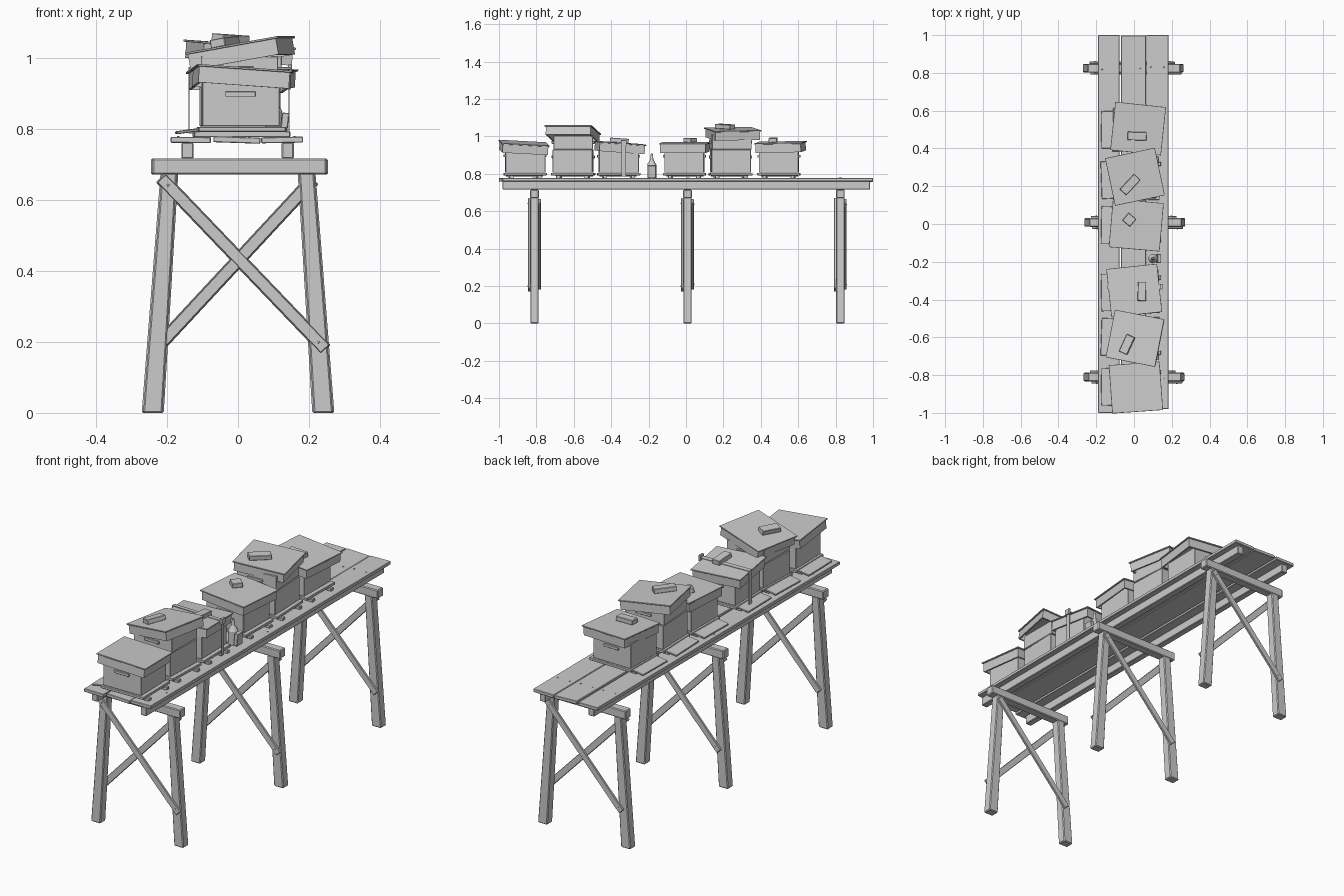
import bpy, bmesh, random
from math import radians, atan2
from mathutils import Matrix, Vector, Euler

random.seed(4)
cube = bpy.data.objects.get("Cube")
if cube:
    bpy.data.objects.remove(cube)

GREY = (0.6, 0.6, 0.6, 1)
mat = bpy.data.materials.new("plain grey")
mat.use_nodes = True
mat.diffuse_color = GREY
mat.node_tree.nodes["Principled BSDF"].inputs["Base Color"].default_value = GREY


def place(loc=(0, 0, 0), rot=(0, 0, 0)):
    """Matrix from a position and angles in degrees."""
    return Matrix.LocRotScale(Vector(loc), Euler([radians(a) for a in rot]), None)


def finish(name, bm, matrix, bevel=0):
    mesh = bpy.data.meshes.new(name)
    bm.normal_update()
    bm.to_mesh(mesh)
    bm.free()
    mesh.materials.append(mat)
    ob = bpy.data.objects.new(name, mesh)
    ob.matrix_world = matrix
    bpy.context.collection.objects.link(ob)
    if bevel:
        mod = ob.modifiers.new("worn edges", "BEVEL")
        mod.width, mod.segments = bevel, 1
    return ob


def box(name, size, matrix, bevel=0.002, hollow=0):
    """Box centred on its matrix; hollow leaves walls of that thickness, open below."""
    bm = bmesh.new()
    bmesh.ops.create_cube(bm, size=1, matrix=Matrix.Diagonal((*size, 1)))
    if hollow:
        base = min(bm.faces, key=lambda f: f.calc_center_median().z)
        bmesh.ops.inset_region(bm, faces=[base], thickness=hollow)
        inner = bmesh.ops.extrude_face_region(bm, geom=[base])["geom"]
        bmesh.ops.delete(bm, geom=[base], context="FACES_ONLY")
        bmesh.ops.translate(bm, vec=(0, 0, size[2] - hollow),
                            verts=[v for v in inner if isinstance(v, bmesh.types.BMVert)])
    return finish(name, bm, matrix, bevel)


def nail(matrix):
    bm = bmesh.new()
    bmesh.ops.create_cone(bm, cap_ends=True, segments=8, radius1=0.004,
                          radius2=0.003, depth=0.004)
    finish("nail", bm, matrix)


# Trestles
def leg(x, y, side):
    bm = bmesh.new()
    bmesh.ops.create_cube(bm, size=1)
    for v in bm.verts:
        top = v.co.z > 0
        width = 0.042 if top else 0.054
        v.co = Vector((side * (0.193 if top else 0.24) + v.co.x * width,
                       v.co.y * 0.045, 0.675 if top else 0))
    finish("trestle_leg", bm, place((x, y, 0)), 0.004)


def brace(x, y, a, b):
    a, b = Vector((a[0] + x, y, a[1])), Vector((b[0] + x, y, b[1]))
    d = b - a
    turn = Matrix.Rotation(-atan2(d.z, d.x), 4, "Y")
    box("cross_brace", (d.length, 0.012, 0.033), Matrix.Translation((a + b) / 2) @ turn)
    for p in (a + d * 0.04, b - d * 0.04):
        face = -0.007 if y < 0 else 0.007
        nail(place((p.x, p.y + face, p.z), (90, 0, 0)))


for x, y in ((0, -0.81), (0.004, 0.008), (-0.004, 0.825)):
    for side in (-1, 1):
        leg(x, y, side)
    box("trestle_cap", (0.49, 0.046, 0.045), place((x + 0.004, y, 0.693)), 0.004)
    brace(x, y - 0.028, (-0.215, 0.66), (0.245, 0.18))
    brace(x, y + 0.028, (0.21, 0.655), (-0.222, 0.19))

# Long rails and deck planks
for x in (-0.142, 0.14):
    box("long_rail", (0.034, 1.965, 0.045), place((x, 0.002, 0.738)), 0.003)
for x, w, y, length, roll in ((-0.133, 0.113, 0, 2.0, 0.5),
                              (-0.003, 0.132, 0.006, 1.985, 2),
                              (0.124, 0.118, 0.01, 1.98, -1)):
    box("deck_plank", (w, length, 0.017), place((x, y, 0.768), (0, roll, 0)))
    for ny in (-0.81, 0.01, 0.825):
        for dx in (-0.035, 0.035):
            nail(place((x + dx, ny + random.uniform(-0.008, 0.008), 0.777)))


# Beehives
def hive(y, yaw, boxes, roof_loc, roof_rot, block=None):
    base = place((0.005, y, 0), (0, 0, yaw))

    def part(name, size, loc, rot=(0, 0, 0), **kw):
        return box(name, size, base @ place(loc, rot), **kw)

    # Stand runners, floor and landing board
    for s in (-1, 1):
        part("hive_runner", (0.27, 0.022, 0.016), (0.005, s * 0.075, 0.784))
    part("hive_floor", (0.245, 0.228, 0.014), (0.005, 0, 0.798))
    part("landing_board", (0.07, 0.198, 0.008), (-0.144, 0, 0.793), (0, -8, 0))
    # Stacked boxes with grip cleats
    z = 0.805
    for i, h in enumerate(boxes):
        part("hive_box", (0.218, 0.212, h - 0.002), (random.uniform(-1, 1) * 0.002, 0, z + h / 2),
             (0, 0, i * 2))
        for s in (-1, 1):
            grip_z = z + h * (0.68 if i == 0 else 0.5)
            part("grip_cleat", (0.085, 0.01, 0.014), (0, s * 0.109, grip_z), bevel=0.001)
        z += h
    # Lifted lid: hollow tray and metal sheet
    roof = place(roof_loc, roof_rot)
    box("roof_tray", (0.256, 0.244, 0.046), roof @ place((0, 0, -0.027)), hollow=0.011, bevel=0)
    box("roof_sheet", (0.27, 0.257, 0.006), roof @ place((0, 0, -0.002)), bevel=0.001)
    # Weight on the lid
    if block:
        bx, by, angle, length, width = block
        box("roof_weight", (width, length, 0.024),
            roof @ place((bx, by, 0.013), (0, 0, angle)), 0.002)
    return roof


hive(-0.86, 1, [0.135], (0.01, -0.866, 0.965), (-3, 4, 4))
hive(-0.603, -2, [0.125, 0.075], (0.005, -0.605, 1.036), (0, -10, -11),
     (-0.033, -0.04, -14, 0.1, 0.046))
strapped = hive(-0.36, 1, [0.13], (0.001, -0.352, 0.965), (-4, 1, 6),
                (0.04, -0.01, -7, 0.1, 0.044))
hive(-0.008, -1, [0.13], (0.012, -0.006, 0.965), (0, 2, -5),
     (-0.04, 0.025, -35, 0.052, 0.052))
hive(0.238, 2, [0.125, 0.08], (0.005, 0.25, 1.038), (1, 4, 12),
     (-0.035, -0.035, -55, 0.11, 0.046))
hive(0.497, -1, [0.13], (0.022, 0.505, 0.968), (1, 2, -6),
     (-0.002, -0.04, 4, 0.044, 0.1))

# Tie strap round the third hive
STRAP_Y = -0.333
box("strap_top", (0.285, 0.023, 0.003), place((0.003, STRAP_Y, 0.969), (-4, 1, 0)), 0)
for s in (-1, 1):
    box("strap_side", (0.003, 0.023, 0.185), place((0.003 + s * 0.141, STRAP_Y, 0.878)), 0)
box("strap_bottom", (0.282, 0.023, 0.003), place((0.003, STRAP_Y, 0.787)), 0)
box("strap_buckle", (0.012, 0.03, 0.03), place((0.146, STRAP_Y, 0.965)), 0.001)

# Smoker can with pointed spout and bellows
SMOKER = (0.1, -0.183)
for name, r1, r2, z1, z2 in (("smoker_can", 0.024, 0.024, 0.777, 0.848),
                             ("smoker_cone", 0.025, 0.009, 0.848, 0.875),
                             ("smoker_spout", 0.009, 0.005, 0.875, 0.908)):
    bm = bmesh.new()
    bmesh.ops.create_cone(bm, cap_ends=True, segments=12, radius1=r1, radius2=r2, depth=z2 - z1)
    finish(name, bm, place((*SMOKER, (z1 + z2) / 2)))
box("smoker_bellows", (0.02, 0.046, 0.065), place((SMOKER[0] + 0.031, SMOKER[1], 0.812), (0, 6, 0)))
